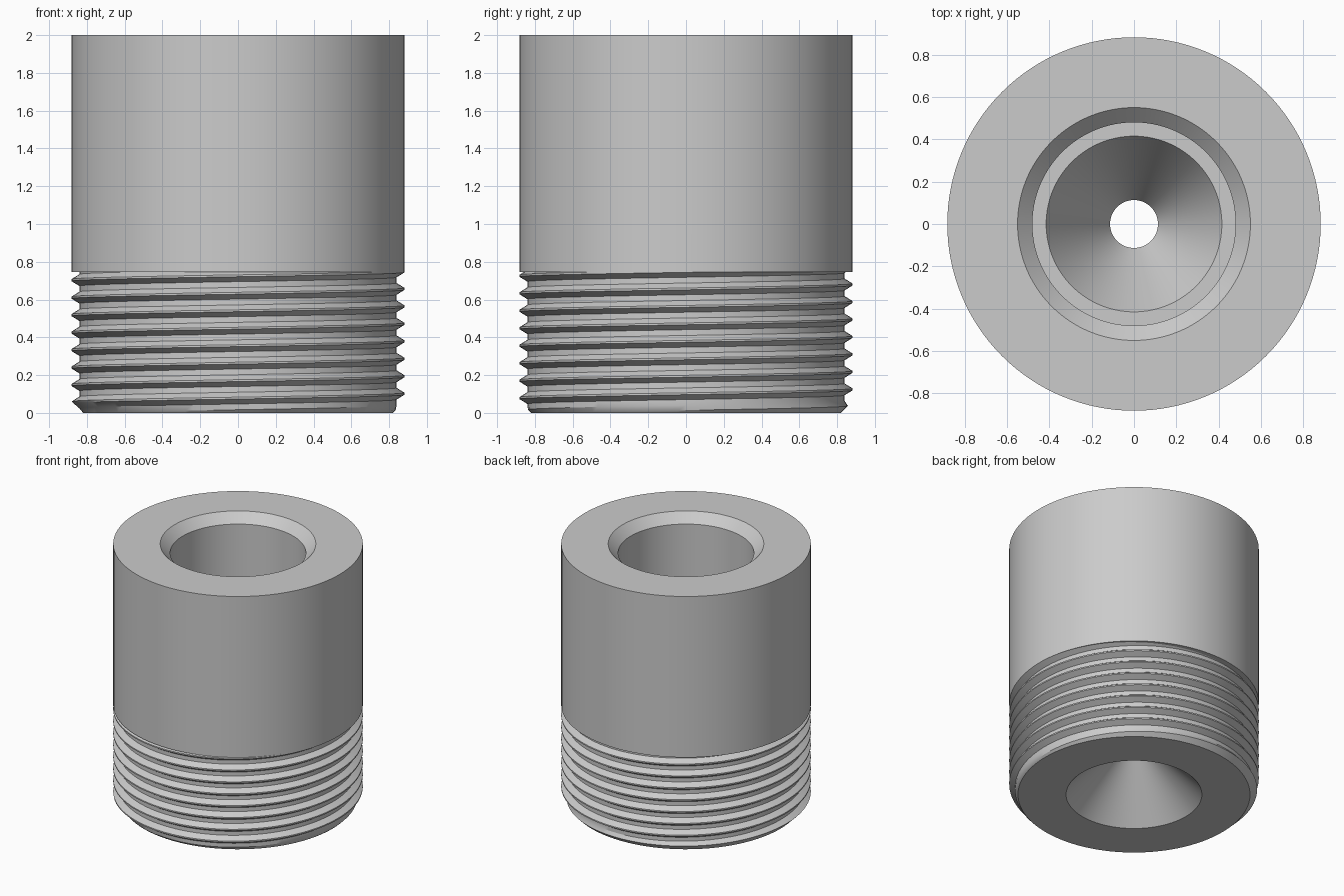
import bpy, bmesh, math

cube = bpy.data.objects.get("Cube")
if cube:
    bpy.data.objects.remove(cube, do_unlink=True)

SEGMENTS = 128
OUTER, ROOT, PITCH = 0.882, 0.84, 0.0925
SHOULDER = 0.745
CREST_HALF, ROOT_HALF = 0.005, 0.031
START = 0.009

# Sleeve and stepped bore, from the shoulder over the top and down the inside
BODY = [(OUTER, SHOULDER), (OUTER, 2.0), (0.55, 2.0), (0.48, 1.93),
        (0.48, 1.1), (0.415, 1.1), (0.113, 0.58), (0.113, 0.37), (0.48, 0.0)]


def thread_radius(z, crest):
    """Trapezoid thread, with a bevel at the lower end."""
    d = abs((z - crest + PITCH / 2) % PITCH - PITCH / 2)
    t = min(max((d - CREST_HALF) / (ROOT_HALF - CREST_HALF), 0), 1)
    return min(OUTER + (ROOT - OUTER) * t, 0.82 + z)


def section(turn):
    """Closed radial section at a fraction of one turn."""
    crest = START + turn * PITCH
    points = []
    for k in range(-2, 10):
        for offset in (-ROOT_HALF, -CREST_HALF, CREST_HALF, ROOT_HALF):
            z = min(max(crest + k * PITCH + offset, 0), SHOULDER)
            points.append((thread_radius(z, crest), z))
    return points + BODY


# Sweep the sections around the axis and weld the helix seam
bm = bmesh.new()
columns = []
for i in range(SEGMENTS + 1):
    a = 2 * math.pi * i / SEGMENTS
    columns.append([bm.verts.new((r * math.cos(a), r * math.sin(a), z))
                    for r, z in section(i / SEGMENTS)])
for left, right in zip(columns, columns[1:]):
    for j in range(len(left)):
        n = (j + 1) % len(left)
        bm.faces.new((left[j], right[j], right[n], left[n]))
bmesh.ops.remove_doubles(bm, verts=bm.verts, dist=0.0001)
bmesh.ops.recalc_face_normals(bm, faces=bm.faces)

mesh = bpy.data.meshes.new("threaded_sleeve")
bm.to_mesh(mesh)
bm.free()
sleeve = bpy.data.objects.new("threaded_sleeve", mesh)
bpy.context.collection.objects.link(sleeve)

# Plain grey metal
grey = bpy.data.materials.new("light_grey")
grey.use_nodes = True
colour = (0.6, 0.6, 0.6, 1)
grey.diffuse_color = colour
grey.node_tree.nodes["Principled BSDF"].inputs["Base Color"].default_value = colour
mesh.materials.append(grey)

bpy.ops.object.select_all(action="DESELECT")
sleeve.select_set(True)
bpy.context.view_layer.objects.active = sleeve
bpy.ops.object.shade_smooth_by_angle(angle=math.radians(30))
